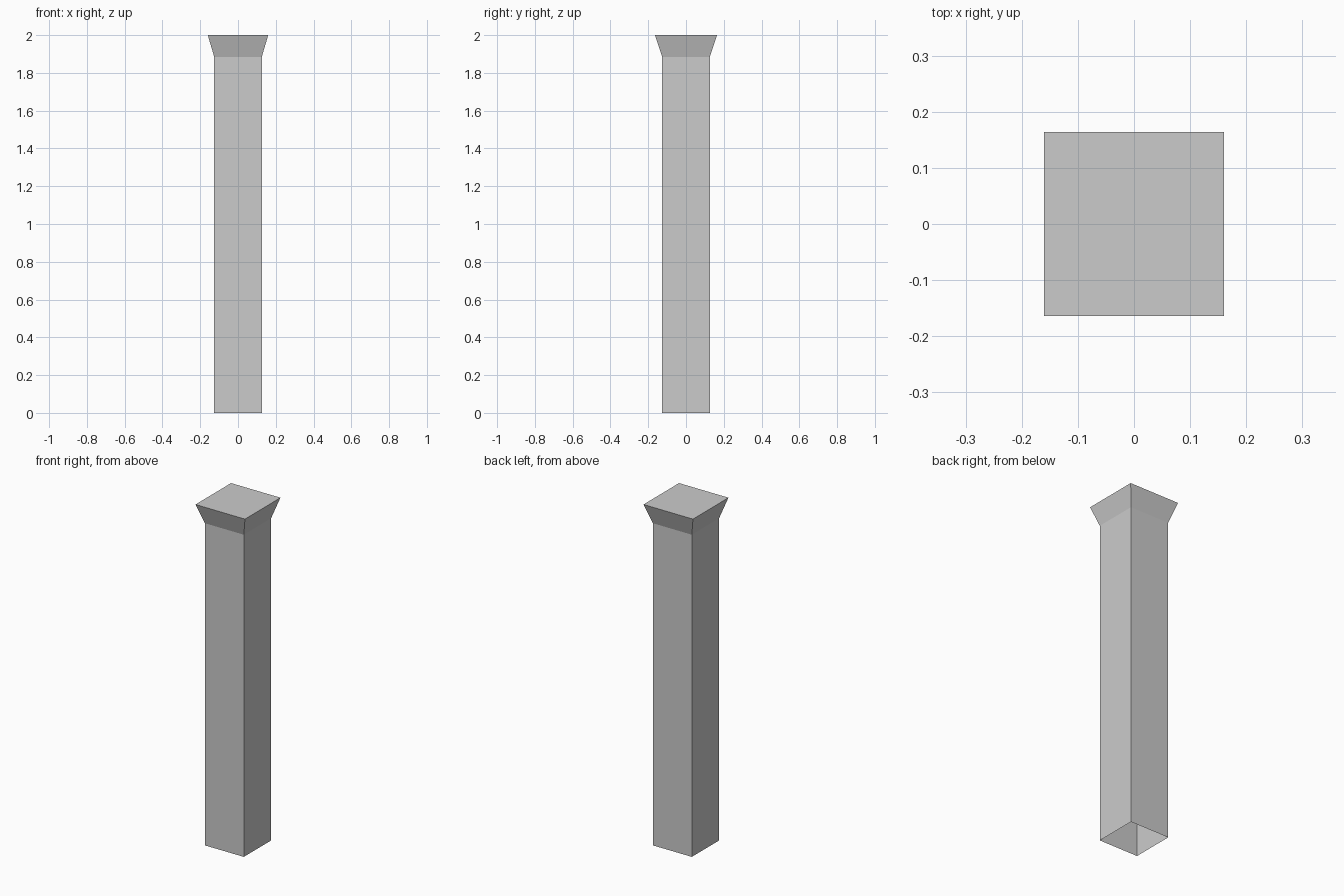
import bpy, bmesh

if "Cube" in bpy.data.objects:
    bpy.data.objects.remove(bpy.data.objects["Cube"])

# Square rings: (half width x, half depth y, height)
SECTIONS = [(0.126, 0.126, 0.0), (0.126, 0.126, 1.885), (0.16, 0.164, 2.0)]

bm = bmesh.new()


def ring(hx, hy, z):
    return [bm.verts.new((sx * hx, sy * hy, z))
            for sx, sy in ((-1, -1), (1, -1), (1, 1), (-1, 1))]


rings = [ring(*s) for s in SECTIONS]

# Shaft and flared capital walls
for low, high in zip(rings, rings[1:]):
    for i in range(4):
        j = (i + 1) % 4
        bm.faces.new((low[i], low[j], high[j], high[i]))

# Flat top; the bottom stays open
bm.faces.new(rings[-1])

mesh = bpy.data.meshes.new("square_column")
bm.to_mesh(mesh)
bm.free()
column = bpy.data.objects.new("square_column", mesh)
bpy.context.collection.objects.link(column)
